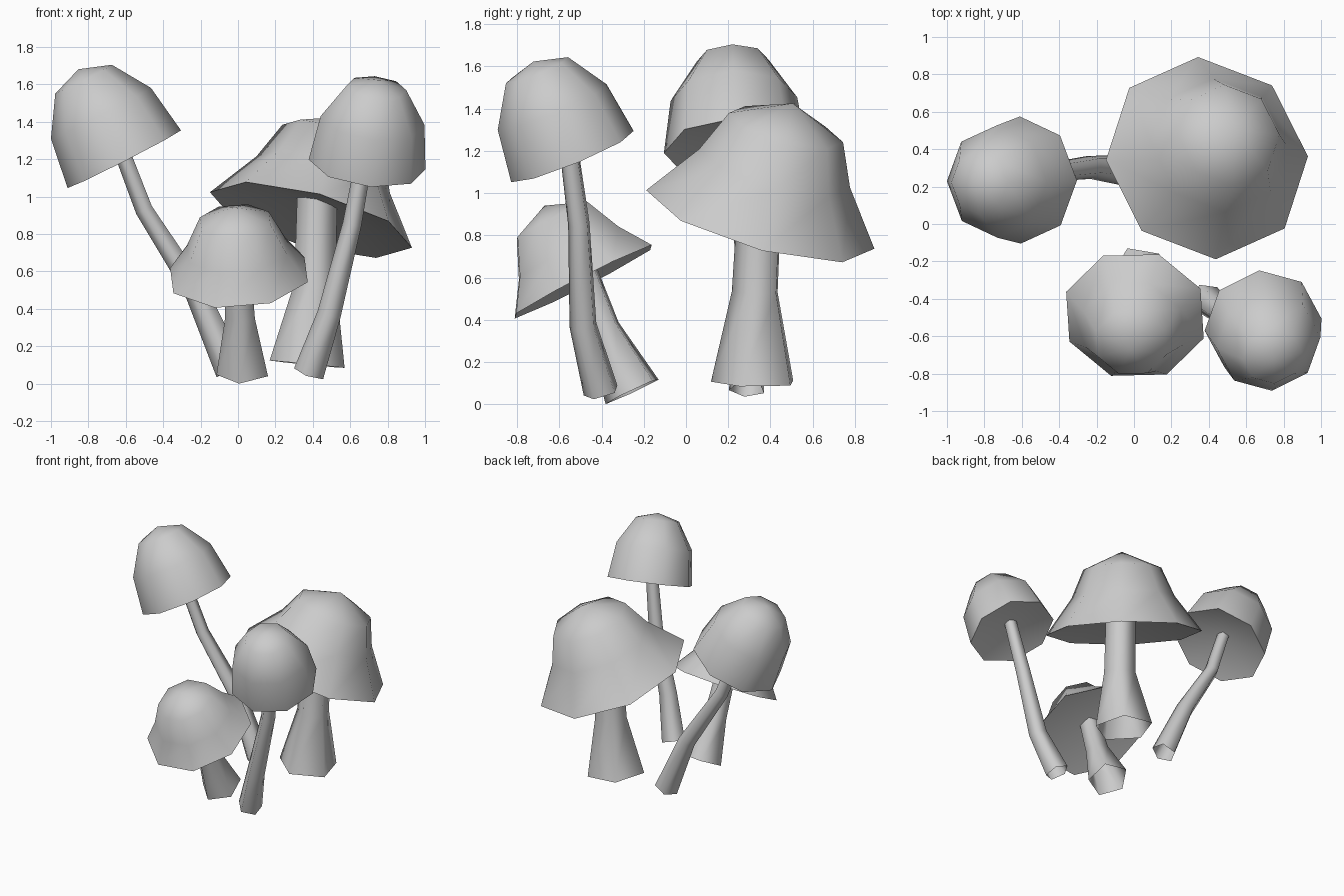
import bpy, bmesh, math
from mathutils import Vector

default_cube = bpy.data.objects.get("Cube")
if default_cube:
    bpy.data.objects.remove(default_cube)

grey = bpy.data.materials.new("plain_grey")
grey.use_nodes = True
grey.diffuse_color = (0.6, 0.6, 0.6, 1)
grey.node_tree.nodes["Principled BSDF"].inputs["Base Color"].default_value = (0.6, 0.6, 0.6, 1)


def add_ring(bm, centre, axis, radius, sides, spin):
    """Ring of vertices around a point, facing along an axis."""
    turn = Vector((0, 0, 1)).rotation_difference(Vector(axis))
    ring = []
    for i in range(sides):
        a = math.radians(spin) + math.tau * i / sides
        offset = turn @ Vector((math.cos(a), math.sin(a), 0))
        ring.append(bm.verts.new(Vector(centre) + offset * radius))
    return ring


def bridge(bm, low, high):
    """Quads between two rings."""
    n = len(low)
    for i in range(n):
        j = (i + 1) % n
        bm.faces.new((low[i], low[j], high[j], high[i]))


def fan(bm, ring, point):
    """Triangles from a ring to a point."""
    tip = bm.verts.new(point)
    for i in range(len(ring)):
        bm.faces.new((ring[i], ring[(i + 1) % len(ring)], tip))


def finish(bm, name):
    bmesh.ops.recalc_face_normals(bm, faces=bm.faces)
    mesh = bpy.data.meshes.new(name)
    bm.to_mesh(mesh)
    bm.free()
    mesh.materials.append(grey)
    obj = bpy.data.objects.new(name, mesh)
    bpy.context.collection.objects.link(obj)
    bpy.ops.object.select_all(action='DESELECT')
    obj.select_set(True)
    bpy.context.view_layer.objects.active = obj
    bpy.ops.object.shade_smooth_by_angle(angle=math.radians(80))


def make_cap(name, centre, axis, spin, profile, apex, hollow):
    """Eight-sided tilted cap with a slightly hollowed underside."""
    bm = bmesh.new()
    axis = Vector(axis).normalized()
    centre = Vector(centre)
    rings = [add_ring(bm, centre + axis * h, axis, r, 8, spin) for r, h in profile]
    for low, high in zip(rings, rings[1:]):
        bridge(bm, low, high)
    fan(bm, rings[0], centre + axis * hollow)
    fan(bm, rings[-1], centre + axis * apex)
    finish(bm, name)


def make_stem(name, path, spin):
    """Five-sided bent open tube, path points are (x, y, z, radius) from the base up."""
    bm = bmesh.new()
    points = [Vector(p[:3]) for p in path]
    rings = []
    for i, p in enumerate(path):
        tangent = points[min(i + 1, len(path) - 1)] - points[max(i - 1, 0)]
        rings.append(add_ring(bm, points[i], tangent, p[3], 5, spin))
    for low, high in zip(rings, rings[1:]):
        bridge(bm, low, high)
    finish(bm, name)


# Tall mushroom leaning to the right-hand side
make_cap("tall_cap", (-0.608, 0.235, 1.2), (-0.453, -0.03, 0.89), 0,
         [(0.34, 0), (0.3, 0.275), (0.17, 0.48)], 0.54, 0.09)
make_stem("tall_stem", [(-0.035, 0.29, 0.07, 0.088), (-0.225, 0.305, 0.5, 0.065),
                        (-0.5, 0.27, 0.93, 0.05), (-0.645, 0.24, 1.31, 0.045)], 44)

# Large mushroom at the back
make_cap("large_cap", (0.39, 0.352, 0.875), (0.27, 0.28, 1), 3,
         [(0.56, 0), (0.37, 0.26), (0.28, 0.467)], 0.59, 0.11)
make_stem("large_stem", [(0.373, 0.33, 0.103, 0.212), (0.415, 0.335, 0.53, 0.118),
                         (0.425, 0.36, 1.02, 0.112)], 51)

# Small flared mushroom at the front
make_cap("small_cap", (0.005, -0.487, 0.58), (-0.07, -0.51, 1), 25,
         [(0.39, 0), (0.283, 0.152), (0.2, 0.326)], 0.405, 0.05)
make_stem("small_stem", [(0.03, -0.25, 0.063, 0.147), (0.015, -0.39, 0.36, 0.085),
                         (0, -0.495, 0.65, 0.075)], 44)

# Slender mushroom at the front left
make_cap("slender_cap", (0.69, -0.538, 1.173), (0.125, -0.41, 1), 5,
         [(0.315, 0), (0.28, 0.255), (0.16, 0.445)], 0.49, 0.085)
make_stem("slender_stem", [(0.383, -0.4, 0.058, 0.088), (0.49, -0.485, 0.37, 0.068),
                           (0.612, -0.505, 0.85, 0.054), (0.695, -0.565, 1.3, 0.045)], 44)
